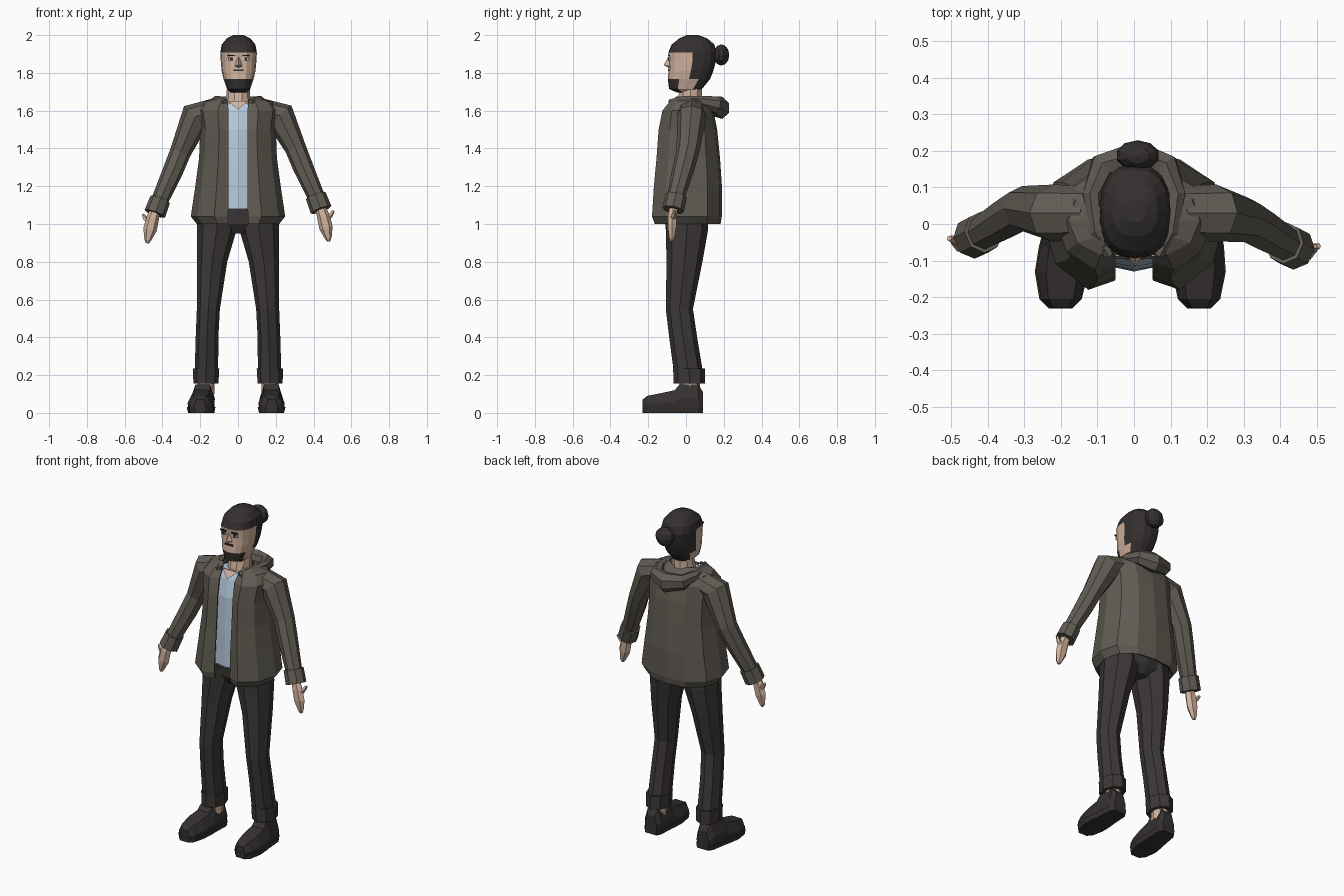
import bpy, bmesh, math
from mathutils import Vector

if "Cube" in bpy.data.objects:
    bpy.data.objects.remove(bpy.data.objects["Cube"])


def make_mat(name, r, g, b):
    m = bpy.data.materials.new(name)
    m.diffuse_color = (r, g, b, 1)
    m.use_nodes = True
    m.node_tree.nodes["Principled BSDF"].inputs["Base Color"].default_value = m.diffuse_color
    return m


JACKET = make_mat("jacket grey brown", 0.120, 0.107, 0.088)
LINING = make_mat("jacket lining dark", 0.045, 0.040, 0.035)
PANTS = make_mat("trouser charcoal", 0.046, 0.039, 0.039)
SHOE = make_mat("shoe black", 0.036, 0.031, 0.030)
HAIR = make_mat("hair black brown", 0.034, 0.029, 0.028)
SKIN = make_mat("skin", 0.64, 0.45, 0.34)
SHIRT = make_mat("shirt pale blue", 0.47, 0.60, 0.72)
WHITE = make_mat("eye white", 0.70, 0.66, 0.62)


def add_mesh(name, verts, faces, mats, rule=None, fix=True):
    me = bpy.data.meshes.new(name)
    me.from_pydata([tuple(v) for v in verts], [], faces)
    for m in mats:
        me.materials.append(m)
    if fix:
        bm = bmesh.new()
        bm.from_mesh(me)
        bmesh.ops.recalc_face_normals(bm, faces=bm.faces)
        bm.to_mesh(me)
        bm.free()
    if rule:
        for p in me.polygons:
            p.material_index = rule(p.center)
    ob = bpy.data.objects.new(name, me)
    bpy.context.collection.objects.link(ob)
    return ob


def skin_rings(name, rings, mats, rule=None, closed=True):
    """Join rings of equal point count; closed rings also get end caps."""
    n = len(rings[0])
    verts = [v for r in rings for v in r]
    faces = []
    for k in range(len(rings) - 1):
        for i in range(n if closed else n - 1):
            j = (i + 1) % n
            faces.append((k * n + i, k * n + j, (k + 1) * n + j, (k + 1) * n + i))
    if closed:
        faces.append(tuple(range(n))[::-1])
        faces.append(tuple(range((len(rings) - 1) * n, len(rings) * n)))
    return add_mesh(name, verts, faces, mats, rule, fix=closed)


def tube(name, path, mat, n=8, ref=(0, 1, 0), flat=False):
    """Sweep an ellipse along points (x, y, z, ru, rv); flat keeps rings level."""
    pts = [Vector(p[:3]) for p in path]
    rings = []
    for k, p in enumerate(path):
        t = pts[min(k + 1, len(pts) - 1)] - pts[max(k - 1, 0)]
        t = Vector((0, 0, 1)) if flat else t.normalized()
        v = Vector(ref)
        v = (v - t * v.dot(t)).normalized()
        u = v.cross(t)
        rings.append([pts[k] + u * (p[3] * math.cos(a)) + v * (p[4] * math.sin(a))
                      for a in (2 * math.pi * i / n for i in range(n))])
    return skin_rings(name, rings, [mat])


def plate(name, c, s, mat):
    v = [(c[0] + x * s[0] / 2, c[1] + y * s[1] / 2, c[2] + z * s[2] / 2)
         for x in (-1, 1) for y in (-1, 1) for z in (-1, 1)]
    f = [(0, 1, 3, 2), (4, 6, 7, 5), (0, 4, 5, 1), (2, 3, 7, 6), (0, 2, 6, 4), (1, 5, 7, 3)]
    return add_mesh(name, v, f, [mat])


def mirrored(path, s, dy=0.0, dz=0.0):
    return [(s * p[0], p[1] + dy, p[2] + dz, p[3], p[4]) for p in path]


# Legs, cuffs, ankles and shoes
for s, side in ((-1, "left"), (1, "right")):
    tube(side + "_trouser_leg", mirrored([
        (.105, 0, 1.05, .11, .115), (.112, .005, .97, .105, .112), (.137, -.008, .80, .080, .095),
        (.157, -.035, .55, .061, .072), (.164, -.015, .40, .060, .074),
        (.167, .012, .22, .062, .077), (.167, .015, .16, .060, .074)], s), PANTS, flat=True)
    tube(side + "_trouser_cuff", mirrored([
        (.17, .018, .155, .066, .084), (.169, .016, .235, .070, .084)], s), PANTS, flat=True)
    tube(side + "_ankle", mirrored([
        (.17, .02, .10, .045, .055), (.17, .02, .18, .045, .055)], s), SKIN, flat=True)
    toe = -.20 if s < 0 else .178
    rings = []
    for y, w, h in ((-.23, .030, .070), (-.205, .055, .090), (-.13, .070, .105), (-.06, .066, .120),
                    (-.035, .062, .150), (.065, .055, .150), (.09, .040, .110)):
        x = s * .175 + (toe - s * .175) * min(1, (.09 - y) / .25)
        rings.append([(x + a * w, y, b * h) for a, b in
                      ((-.9, 0), (-1, .5), (-.62, 1), (.62, 1), (1, .5), (.9, 0))])
    skin_rings(side + "_shoe", rings, [SHOE])
    sole = [[(x + (x - (s * .18)) * .05, y, z) for x, y, z in
             ((r[1][0], r[1][1] * 1.005, h), (r[4][0], r[4][1] * 1.005, h),
              (r[5][0], r[5][1] * 1.005, 0), (r[0][0], r[0][1] * 1.005, 0))]
            for h in (.03,) for r in rings]
    skin_rings(side + "_sole", sole, [SHOE])

# Hips
tube("hips", [(0, .01, .95, .07, .07), (0, .01, 1.0, .185, .105), (0, .01, 1.10, .18, .115)],
     PANTS, n=12, flat=True)

# Shirt with a V of skin at the throat
tube("shirt", [(0, 0, 1.08, .165, .130), (0, 0, 1.3, .165, .126), (0, 0, 1.5, .16, .117),
               (0, 0, 1.6, .15, .092), (0, 0, 1.64, .085, .072)], SHIRT, n=12, flat=True)
tube("neck", [(0, .012, 1.58, .08, .075), (0, .02, 1.66, .064, .068), (.003, .03, 1.76, .058, .055)],
     SKIN, n=10, flat=True)
add_mesh("throat_v", [(-.05, -.077, 1.65), (.05, -.077, 1.65), (0, -.104, 1.605), (0, -.06, 1.65)],
         [(0, 2, 1), (0, 1, 3), (0, 3, 2), (1, 2, 3)], [SKIN])

# Open jacket shell
rings = []
for z, w, f, b, x0 in ((1.0, .218, -.165, .183, .055), (1.04, .25, -.18, .19, .052),
                       (1.2, .226, -.17, .19, .05), (1.35, .206, -.156, .18, .05),
                       (1.5, .20, -.145, .165, .05), (1.6, .215, -.125, .145, .05),
                       (1.65, .18, -.085, .11, .055), (1.675, .095, -.05, .07, .065)):
    half = [(x0, .86 * f), (max(.5 * w, x0 + .015), f), (.86 * w, .6 * f), (w, .01),
            (.88 * w, .6 * b), (.5 * w, .93 * b)]
    rings.append([(x, y, z) for x, y in half] + [(0, b, z)] + [(-x, y, z) for x, y in half[::-1]])
jacket = skin_rings("jacket_body", rings, [JACKET, LINING], closed=False)
mod = jacket.modifiers.new("thickness", 'SOLIDIFY')
mod.thickness = .012
mod.offset = -1
mod.material_offset = 1
mod.material_offset_rim = 1

# Folded hood and collar
half = [(.068, -.085, 1.640, .016, .020), (.103, -.02, 1.655, .020, .022),
        (.115, .08, 1.650, .028, .030), (.088, .155, 1.632, .040, .045)]
tube("hood", half + [(.01, .182, 1.615, .050, .060)] + mirrored(half[::-1], -1), JACKET, n=7, ref=(0, 0, 1))

# Sleeves, cuffs and hands
for s, side, wy, wz in ((-1, "left", .03, -.02), (1, "right", 0, 0)):
    tube(side + "_sleeve", mirrored([(.13, .03, 1.595, .068, .075), (.222, .03, 1.572, .082, .078)], s)
         + mirrored([(.305, .012, 1.40, .056, .062), (.345, -.012, 1.30, .054, .058),
                     (.425, -.06, 1.12, .044, .046)], s, wy, wz), JACKET)
    tube(side + "_sleeve_cuff", mirrored([
        (.412, -.052, 1.150, .055, .058), (.440, -.068, 1.075, .058, .058)], s, wy, wz), JACKET)
    tube(side + "_hand", mirrored([
        (.435, -.065, 1.09, .026, .024), (.452, -.072, 1.04, .034, .026), (.466, -.074, .98, .036, .026),
        (.478, -.075, .925, .018, .016), (.480, -.075, .908, .008, .008)], s, wy * .7, wz * .5), SKIN, n=6)
    tube(side + "_thumb", mirrored([
        (.458, -.072, 1.02, .018, .016), (.488, -.066, 1.045, .014, .013),
        (.505, -.060, 1.070, .008, .008)], s, wy * .7, wz), SKIN, n=5)

# Head with hair and beard coloured by region
rings = []
for z, rx, yf, yb in ((1.695, .042, -.045, .06), (1.715, .062, -.090, .085), (1.768, .080, -.096, .128),
                      (1.812, .090, -.092, .145), (1.858, .094, -.090, .157), (1.908, .097, -.094, .163),
                      (1.950, .089, -.076, .150), (1.983, .062, -.035, .112), (2.0, .028, .005, .065)):
    cy, ry = (yf + yb) / 2, (yb - yf) / 2
    ring = []
    for i in range(16):
        a = 2 * math.pi * i / 16
        c, q = math.cos(a), math.sin(a)
        ring.append((.003 + rx * math.copysign(abs(c) ** .8, c), cy + ry * math.copysign(abs(q) ** .8, q), z))
    rings.append(ring)


def head_rule(c):
    hair = c.z > 1.905 or (c.y > .03 and c.z > 1.73)
    beard = c.z < 1.77 and c.y < -.035
    return 1 if hair or beard else 0


skin_rings("head", rings, [SKIN, HAIR], head_rule)

# Hair bun
bm = bmesh.new()
bmesh.ops.create_uvsphere(bm, u_segments=10, v_segments=6, radius=1)
for v in bm.verts:
    v.co = Vector((.01 + v.co.x * .06, .187 + v.co.y * .042, 1.895 + v.co.z * .056))
me = bpy.data.meshes.new("hair_bun")
bm.to_mesh(me)
bm.free()
me.materials.append(HAIR)
bpy.context.collection.objects.link(bpy.data.objects.new("hair_bun", me))

# Face details
add_mesh("nose", [(.003, -.090, 1.892), (-.018, -.086, 1.835), (.024, -.086, 1.835), (.003, -.118, 1.842),
                  (.003, -.086, 1.824)],
         [(0, 1, 3), (0, 3, 2), (1, 4, 3), (4, 2, 3), (0, 2, 4, 1)], [SKIN])
plate("moustache", (.003, -.092, 1.814), (.052, .009, .010), HAIR)
for s, side in ((-1, "left"), (1, "right")):
    x = .003 + s * .038
    plate(side + "_eye_white", (x, -.0885, 1.874), (.032, .008, .013), WHITE)
    plate(side + "_pupil", (x, -.0905, 1.874), (.015, .008, .015), HAIR)
    plate(side + "_eyebrow", (x, -.0915, 1.892), (.042, .009, .007), HAIR)
